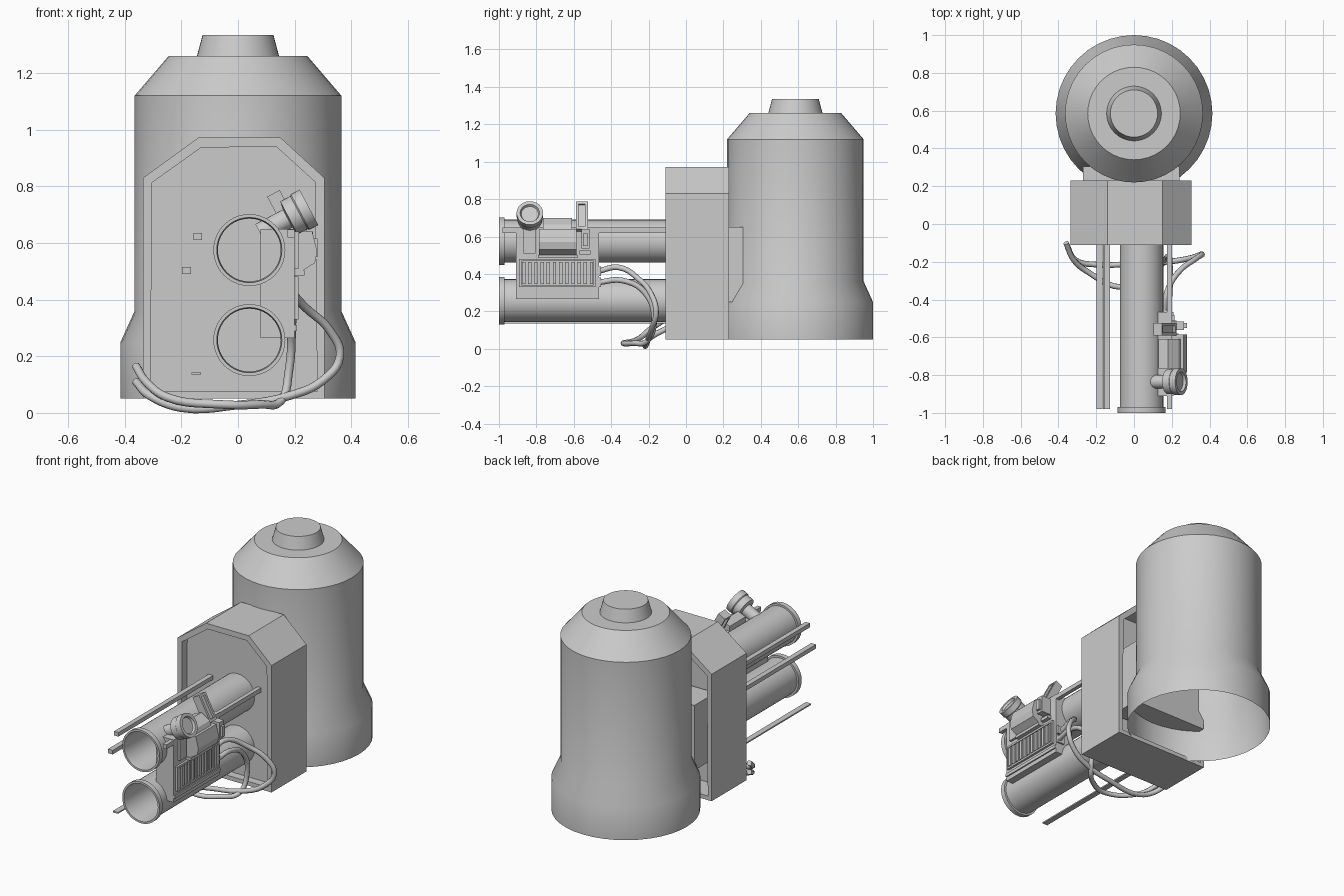
import bpy, bmesh
from math import radians, tau, pi
from mathutils import Matrix, Vector

if "Cube" in bpy.data.objects:
    bpy.data.objects.remove(bpy.data.objects["Cube"])


def finish(bm, name, matrix=None, smooth=False):
    bmesh.ops.remove_doubles(bm, verts=bm.verts, dist=1e-5)
    bmesh.ops.recalc_face_normals(bm, faces=bm.faces)
    mesh = bpy.data.meshes.new(name)
    bm.to_mesh(mesh)
    bm.free()
    ob = bpy.data.objects.new(name, mesh)
    bpy.context.collection.objects.link(ob)
    if matrix:
        ob.matrix_world = matrix
    if smooth:
        bpy.ops.object.select_all(action='DESELECT')
        bpy.context.view_layer.objects.active = ob
        ob.select_set(True)
        bpy.ops.object.shade_smooth_by_angle(angle=radians(25))
    return ob


def box(name, x, y, z, matrix=None):
    bm = bmesh.new()
    bmesh.ops.create_cube(bm, size=1)
    for v in bm.verts:
        v.co = [(a + b) / 2 + c * (b - a) for (a, b), c in zip((x, y, z), v.co)]
    return finish(bm, name, matrix)


def prism(name, outline, y0, y1, rim=0, front_depth=0, back_depth=0):
    """Extrude an x-z outline along y, optionally sinking both end faces."""
    bm = bmesh.new()
    a = [bm.verts.new((x, y0, z)) for x, z in outline]
    b = [bm.verts.new((x, y1, z)) for x, z in outline]
    front, back = bm.faces.new(a), bm.faces.new(b[::-1])
    n = len(a)
    for i in range(n):
        j = (i + 1) % n
        bm.faces.new((a[i], b[i], b[j], a[j]))
    bmesh.ops.recalc_face_normals(bm, faces=bm.faces)
    if rim:
        for face, depth in ((front, front_depth), (back, -back_depth)):
            bmesh.ops.inset_region(bm, faces=[face], thickness=rim)
            ext = bmesh.ops.extrude_discrete_faces(bm, faces=[face])["faces"]
            bmesh.ops.translate(bm, verts=ext[0].verts, vec=(0, depth, 0))
    return finish(bm, name)


def lathe(name, profile, matrix, closed=False, steps=40):
    """Spin a radius-height profile about local z."""
    bm = bmesh.new()
    vs = [bm.verts.new((r, 0, h)) for r, h in profile]
    for p, q in zip(vs, vs[1:] + (vs[:1] if closed else [])):
        bm.edges.new((p, q))
    bmesh.ops.spin(bm, geom=bm.verts[:] + bm.edges[:], cent=(0, 0, 0), axis=(0, 0, 1),
                   dvec=(0, 0, 0), angle=tau, steps=steps, use_merge=True)
    return finish(bm, name, matrix, smooth=True)


def hose(name, points):
    cu = bpy.data.curves.new(name, 'CURVE')
    cu.dimensions = '3D'
    cu.bevel_depth, cu.bevel_resolution = 0.015, 2
    cu.resolution_u, cu.use_fill_caps = 5, True
    sp = cu.splines.new('BEZIER')
    sp.bezier_points.add(len(points) - 1)
    for bp, p in zip(sp.bezier_points, points):
        bp.co = p
        bp.handle_left_type = bp.handle_right_type = 'AUTO'
    bpy.context.collection.objects.link(bpy.data.objects.new(name, cu))


# Big rear tank, open underneath
lathe("tank", [(.415, .05), (.415, .25), (.365, .36), (.365, 1.12), (.245, 1.26),
               (.145, 1.26), (.125, 1.335), (0, 1.335)], Matrix.Translation((0, .585, 0)))

# Housing with sunken front panel and hollow back, joined to the tank
prism("housing", [(-.335, .05), (.305, .05), (.305, .83), (.15, .972), (-.14, .972), (-.335, .83)],
      -.11, .23, rim=.036, front_depth=.05, back_depth=.15)
box("tank_connector", (-.27, .24), (.1, .305), (.25, .65))

# Two flanged open tubes
for name, z in (("upper_tube", .575), ("lower_tube", .257)):
    lathe(name, [(.115, .95), (.115, .03), (.127, .03), (.127, 0), (.115, 0), (.111, .04), (.111, .95)],
          Matrix.Translation((.04, -1, z)) @ Matrix.Rotation(-pi / 2, 4, 'X'), closed=True)

# Long rails beside the tubes
for name, x, z in (("upper_rail", (-.157, -.127), (.61, .635)),
                   ("middle_rail", (-.198, -.166), (.49, .515)),
                   ("lower_rail", (-.165, -.13), (.135, .143)),
                   ("right_rail", (.175, .2), (.62, .647))):
    box(name, x, (-.98, -.055), z)

# Control unit: body, framed grille and trim
box("control_body", (.08, .2), (-.91, -.465), (.265, .65))
box("grille_backing", (.2, .205), (-.89, -.485), (.33, .48))
for i in range(12):
    y = -.868 + i * .033
    box("grille_slat", (.2, .214), (y - .009, y + .009), (.345, .465))
for z in (.335, .475):
    box("grille_frame", (.2, .214), (-.89, -.485), (z - .006, z + .006))
for y in (-.886, -.489):
    box("grille_frame_side", (.2, .214), (y - .006, y + .006), (.33, .48))
box("lower_trim", (.2, .208), (-.91, -.465), (.29, .31))

# Bulging cover on the side
prism("side_cover", [(.19, .50), (.225, .50), (.272, .53), (.28, .57), (.262, .64), (.19, .64)],
      -.785, -.585)
prism("cover_cap", [(.13, .63), (.25, .63), (.235, .665), (.18, .70), (.13, .68)], -.765, -.61)
box("cover_base", (.19, .235), (-.79, -.58), (.485, .502))
box("lens_bracket", (.195, .215), (-.87, -.805), (.51, .64))

# Tilted lens: narrow neck and wide hollow head
tilt = Vector((.885, 0, .466)).to_track_quat('Z', 'Y').to_matrix().to_4x4()
lathe("lens", [(0, 0), (.036, 0), (.036, .11), (.066, .115), (.066, .155), (.071, .16), (.071, .195),
               (.052, .195), (.046, .182), (0, .182)],
      Matrix.Translation((.078, -.835, .635)) @ tilt, steps=24)

# Tilted sight frame behind the lens
m = Matrix.Translation((.165, 0, .7)) @ Matrix.Rotation(radians(-28), 4, 'Y')
for y in (-.582, -.532):
    box("sight_side", (-.025, .025), (y - .007, y + .007), (-.08, .085), m)
for z in (-.073, .078):
    box("sight_bar", (-.025, .025), (-.58, -.53), (z - .007, z + .007), m)
box("sight_glass", (-.012, .012), (-.58, -.53), (-.07, .075), m)
box("sight_mount", (.19, .225), (-.57, -.51), (.505, .525))
box("sight_knob", (.19, .265), (-.56, -.515), (.535, .64))
box("sight_knob_face", (.265, .28), (-.55, -.525), (.55, .615))

# Hoses looping from the control unit under the housing
hose("hose_outer", [(.16, -.47, .415), (.175, -.36, .435), (.24, -.25, .37), (.325, -.185, .29),
                    (.36, -.16, .2), (.3, -.18, .115), (.18, -.2, .06), (0, -.21, .028),
                    (-.2, -.215, .018), (-.31, -.19, .06), (-.36, -.1, .11)])
hose("hose_inner", [(.18, -.47, .355), (.19, -.34, .365), (.19, -.22, .3), (.18, -.17, .15),
                    (.15, -.21, .04), (.08, -.28, .03), (-.06, -.335, .03), (-.25, -.25, .055),
                    (-.32, -.19, .105), (-.36, -.1, .165)])
for z in (.355, .415):
    box("hose_socket", (.145, .195), (-.475, -.455), (z - .025, z + .025))
